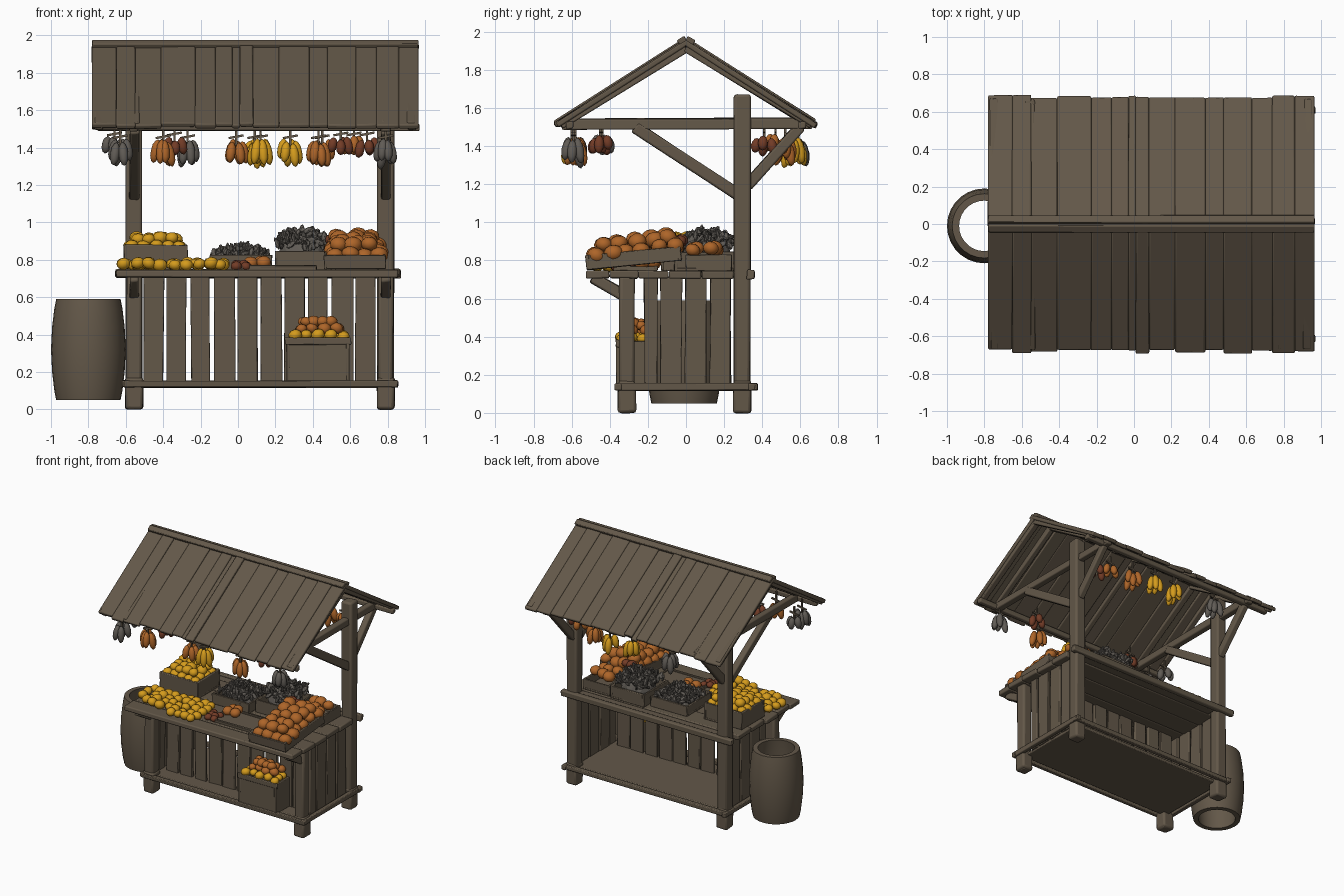
import bpy, bmesh, math, random
from mathutils import Vector, Matrix, Euler

if "Cube" in bpy.data.objects:
    bpy.data.objects.remove(bpy.data.objects["Cube"])

random.seed(7)
R = random.uniform


def material(name, rgb):
    m = bpy.data.materials.new(name)
    m.diffuse_color = (*rgb, 1)
    m.use_nodes = True
    m.node_tree.nodes["Principled BSDF"].inputs["Base Color"].default_value = m.diffuse_color
    return m


WOOD = material("weathered wood", (0.125, 0.097, 0.066))
YELLOW = material("golden yellow", (0.66, 0.33, 0.012))
ORANGE = material("burnt orange", (0.42, 0.13, 0.022))
RED = material("brick red", (0.17, 0.045, 0.02))
GREY = material("stone grey", (0.118, 0.106, 0.092))


def finish(bm, name, mat, bevel=0.0, smooth=True):
    bmesh.ops.recalc_face_normals(bm, faces=bm.faces)
    me = bpy.data.meshes.new(name)
    bm.to_mesh(me)
    bm.free()
    me.materials.append(mat)
    ob = bpy.data.objects.new(name, me)
    bpy.context.collection.objects.link(ob)
    if bevel:
        b = ob.modifiers.new("soft edges", 'BEVEL')
        b.width, b.segments = bevel, 2
    if smooth:
        bpy.context.view_layer.objects.active = ob
        ob.select_set(True)
        bpy.ops.object.shade_smooth_by_angle(angle=math.radians(40))
        ob.select_set(False)
    return ob


def box(bm, lo, hi, M=Matrix(), jit=0.0):
    lo, hi = Vector(lo), Vector(hi)
    S = Matrix.Diagonal((*(hi - lo), 1))
    vs = bmesh.ops.create_cube(bm, size=1, matrix=M @ Matrix.Translation((lo + hi) / 2) @ S)['verts']
    for v in vs:
        v.co += Vector((R(-jit, jit), R(-jit, jit), R(-jit, jit)))


def beam(bm, p, q, w, h, jit=0.004):
    # squared timber from p to q
    p, q = Vector(p), Vector(q)
    d = q - p
    side = Vector((1, 0, 0)) if abs(d.normalized().x) < 0.9 else Vector((0, 1, 0))
    z = d.normalized()
    y = z.cross(side).normalized()
    x = y.cross(z)
    M = Matrix((x, y, z)).transposed().to_4x4()
    M.translation = (p + q) / 2
    box(bm, (-w / 2, -h / 2, -d.length / 2), (w / 2, h / 2, d.length / 2), M, jit)


def blob(bm, pos, scale, rot=(0, 0, 0), sub=2):
    M = Matrix.Translation(pos) @ Euler(rot).to_matrix().to_4x4() @ Matrix.Diagonal((*scale, 1))
    bmesh.ops.create_icosphere(bm, subdivisions=sub, radius=1, matrix=M)


XL, XR = -0.555, 0.79          # post centre lines

# posts
bm = bmesh.new()
for x in (XL, XR):
    beam(bm, (x, 0.295, 0), (x, 0.295, 1.67), 0.088, 0.088)
    beam(bm, (x, -0.31, 0), (x, -0.31, 0.72), 0.08, 0.08)
    for y in (0.295, -0.31):
        beam(bm, (x, y, 0), (x, y, 0.17), 0.094, 0.094)
finish(bm, "posts", WOOD, 0.015)

# diagonal braces and counter brackets
bm = bmesh.new()
for x in (XL, XR):
    beam(bm, (x, 0.28, 1.14), (x, -0.27, 1.5), 0.05, 0.06)
    beam(bm, (x, 0.32, 1.19), (x, 0.6, 1.5), 0.05, 0.055)
    beam(bm, (x, -0.33, 0.62), (x, -0.49, 0.71), 0.05, 0.06)
finish(bm, "braces", WOOD, 0.01)

# roof frame: ties, rafters, purlins
bm = bmesh.new()
for x in (XL, XR):
    beam(bm, (x, -0.65, 1.515), (x, 0.66, 1.52), 0.05, 0.055)
for x in (-0.745, XL, XR, 0.93):
    for s in (-1, 1):
        beam(bm, (x, s * 0.66, 1.513), (x, 0, 1.917), 0.05, 0.045)
for s in (-1, 1):
    beam(bm, (-0.75, s * 0.61, 1.51), (0.97, s * 0.61, 1.51), 0.04, 0.04)
finish(bm, "roof_frame", WOOD, 0.008)

# roof boards on both slopes, and a narrow ridge cap
bm = bmesh.new()
cap = bmesh.new()
edges = [-0.78, -0.65, -0.55, -0.41, -0.23, -0.12, -0.03, 0.01, 0.08,
         0.22, 0.38, 0.48, 0.63, 0.74, 0.86, 0.965]
slope = math.atan2(0.44, 0.69)
for s in (-1, 1):
    M = Matrix.Translation((0, 0, 1.96)) @ Matrix.Rotation(-s * slope, 4, 'X')
    for i, (a, b) in enumerate(zip(edges, edges[1:])):
        ln = R(0.80, 0.825)
        lift = 0.012 if a == 0.01 else (0.003 if i % 2 else -0.003)
        ys = sorted((0, s * ln))
        box(bm, (a - 0.001, ys[0], -0.028 + lift), (b + 0.001, ys[1], lift), M, 0.002)
    ys = sorted((0, s * 0.045))
    box(cap, (-0.78, ys[0], -0.01), (0.965, ys[1], 0.02), M, 0.002)
finish(bm, "roof_boards", WOOD, 0.008)
finish(cap, "ridge_cap", WOOD, 0.006)

# counter top boards
bm = bmesh.new()
ys = [-0.525, -0.40, -0.25, -0.09, 0.08, 0.25]
for a, b in zip(ys, ys[1:]):
    box(bm, (-0.65 + R(-.01, .01), a + 0.001, 0.705), (0.86 + R(-.01, .01), b - 0.001, 0.745), jit=0.003)
box(bm, (-0.655, 0.32, 0.70), (0.87, 0.36, 0.75), jit=0.004)
box(bm, (-0.5, 0.25, 0.705), (0.75, 0.32, 0.74))
finish(bm, "counter_top", WOOD, 0.008)

# floor and lower rails
bm = bmesh.new()
box(bm, (-0.56, -0.31, 0.115), (0.79, 0.3, 0.14))
for y in (-0.355, 0.345):
    beam(bm, (-0.61, y, 0.135), (0.855, y, 0.135), 0.035, 0.035)
for x in (XL - 0.045, XR + 0.045):
    beam(bm, (x, -0.37, 0.137), (x, 0.375, 0.137), 0.035, 0.035)
finish(bm, "floor_and_rails", WOOD, 0.006)

# front and side wall boards
bm = bmesh.new()
n, x0, w = 10, -0.51, 1.26 / 10
WY = -0.19                     # front wall plane
for i in range(n):
    a = x0 + i * w
    box(bm, (a + 0.004, WY, 0.13), (a + w - R(0.008, 0.022), WY + 0.022, 0.715), jit=0.005)
for x in (XL, XR):
    for i in range(4):
        a = -0.27 + i * 0.13
        box(bm, (x - 0.012, a + (0.05 if i == 0 else 0.006), 0.13),
            (x + 0.012, a + 0.13 - R(0.008, 0.02), 0.715), jit=0.005)
finish(bm, "wall_boards", WOOD, 0.005)

# barrel, open through the middle
bm = bmesh.new()
prof = [(0.135, 0.05), (0.172, 0.05), (0.182, 0.10), (0.194, 0.2), (0.2, 0.32), (0.194, 0.44),
        (0.182, 0.54), (0.172, 0.59), (0.135, 0.59), (0.145, 0.5), (0.15, 0.32), (0.145, 0.14)]
N = 28
rings = [[bm.verts.new((-0.8 + r * math.cos(2 * math.pi * k / N), -0.01 + r * math.sin(2 * math.pi * k / N), z))
          for k in range(N)] for r, z in prof]
for i in range(len(rings)):
    A, B = rings[i], rings[(i + 1) % len(rings)]
    for k in range(N):
        bm.faces.new((A[k], A[(k + 1) % N], B[(k + 1) % N], B[k]))
finish(bm, "barrel", WOOD)


def crate(name, x0, x1, y0, y1, z0, h, tilt=0.0, t=0.016):
    M = Matrix.Translation((0, y0, z0)) @ Matrix.Rotation(tilt, 4, 'X')
    d = y1 - y0
    bm = bmesh.new()
    box(bm, (x0, 0, 0), (x1, d, t), M)
    for a, b in (((x0, 0, 0), (x1, t, h)), ((x0, d - t, 0), (x1, d, h)),
                 ((x0, 0, 0), (x0 + t, d, h)), ((x1 - t, 0, 0), (x1, d, h))):
        box(bm, a, b, M, 0.003)
    finish(bm, name, WOOD, 0.004)


def pile(name, mat, x0, x1, y0, y1, z, r, rise=0.0, layers=1, squash=0.85, keep=lambda x, y: True):
    # fruit in jittered rows, upper layers shrinking inwards
    bm = bmesh.new()
    for l in range(layers):
        m = r * (1 + 0.7 * l)
        nx = max(1, round((x1 - x0 - 2 * m) / (1.75 * r)) + 1)
        ny = max(1, round((y1 - y0 - 2 * m) / (1.75 * r)) + 1)
        for i in range(nx):
            for j in range(ny):
                u, v = (i / max(1, nx - 1)), (j / max(1, ny - 1))
                x, y = x0 + m + u * (x1 - x0 - 2 * m), y0 + m + v * (y1 - y0 - 2 * m)
                if not keep(x, y):
                    continue
                p = (x + R(-.35, .35) * r, y + R(-.35, .35) * r,
                     z + r * squash + l * r * 1.1 + rise * (y - y0) + R(-.2, .2) * r)
                s = r * R(0.88, 1.14)
                blob(bm, p, (s, s, s * squash), (R(-.4, .4), R(-.4, .4), R(0, 3)))
    finish(bm, name, mat)


def shards(name, x0, x1, y0, y1, z0, z1, n):
    # heap of small pointed grey goods
    bm = bmesh.new()
    for _ in range(n):
        u, v = R(-1, 1), R(-1, 1)
        top = z0 + (z1 - z0) * (1 - 0.45 * max(abs(u), abs(v)) ** 2)
        p = ((x0 + x1) / 2 + u * (x1 - x0) / 2, (y0 + y1) / 2 + v * (y1 - y0) / 2, R((z0 + top) / 2, top))
        blob(bm, p, (0.034, 0.016, 0.011), (R(0, 6), R(0, 6), R(0, 6)), 1)
    blob(bm, ((x0 + x1) / 2, (y0 + y1) / 2, z0), ((x1 - x0) / 2, (y1 - y0) / 2, (z1 - z0) * 0.7))
    finish(bm, name, GREY, smooth=False)


# goods on the counter
pile("loose_yellow_fruit", YELLOW, -0.64, -0.05, -0.5, -0.17, 0.745, 0.036,
     keep=lambda x, y: y > -0.42 - 0.25 * (x + 0.5))
crate("yellow_fruit_crate", -0.61, -0.27, -0.13, 0.16, 0.745, 0.135)
pile("crate_yellow_fruit", YELLOW, -0.61, -0.28, -0.12, 0.15, 0.84, 0.038, layers=2)
crate("low_grey_crate", -0.15, 0.18, -0.12, 0.2, 0.745, 0.08)
shards("low_grey_goods", -0.13, 0.16, -0.1, 0.18, 0.78, 0.88, 150)
pile("small_orange_fruit", ORANGE, 0.03, 0.17, -0.26, -0.13, 0.76, 0.036)
pile("small_red_fruit", RED, -0.03, 0.07, -0.40, -0.26, 0.745, 0.03)
crate("flat_tray", 0.02, 0.42, -0.38, -0.15, 0.745, 0.025)
crate("tall_grey_crate", 0.2, 0.5, -0.06, 0.25, 0.745, 0.1)
shards("tall_grey_goods", 0.21, 0.48, -0.02, 0.24, 0.83, 0.97, 200)
crate("orange_fruit_crate", 0.46, 0.79, -0.52, -0.02, 0.75, 0.075, 0.1)
pile("crate_orange_fruit", ORANGE, 0.465, 0.79, -0.52, -0.01, 0.775, 0.048, 0.14, 2)
crate("back_right_crate", 0.52, 0.75, 0.0, 0.24, 0.745, 0.085)
pile("back_orange_fruit", ORANGE, 0.53, 0.75, 0.0, 0.18, 0.82, 0.044)
pile("back_red_fruit", RED, 0.47, 0.6, -0.06, 0.03, 0.88, 0.036)

# produce box at the foot of the front wall
crate("front_box", 0.26, 0.595, -0.365, -0.19, 0.14, 0.235)
bm = bmesh.new()
box(bm, (0.25, -0.37, 0.345), (0.605, -0.35, 0.385), jit=0.003)
finish(bm, "front_box_rim", WOOD, 0.006)
pile("front_box_yellow", YELLOW, 0.265, 0.59, -0.36, -0.19, 0.365, 0.034)
pile("front_box_orange", ORANGE, 0.3, 0.56, -0.33, -0.18, 0.40, 0.033, layers=2)


# hanging bunches under the eaves, each on a short cord
def bunch(i, x, y, mat, n=6, z=1.45, L=0.065):
    bm = bmesh.new()
    for k in range(n):
        a = 2 * math.pi * k / n + R(-.3, .3)
        r = R(0.03, 0.045)
        ln = L * R(0.85, 1.1)
        p = (x + r * math.cos(a), y + r * math.sin(a), z - ln - R(0, 0.03))
        blob(bm, p, (0.026, 0.026, ln), (0.2 * math.sin(a), -0.2 * math.cos(a), 0))
    finish(bm, "hanging_bunch_%d" % i, mat)
    bm = bmesh.new()
    beam(bm, (x, y, z - 0.04), (x, y, 1.53), 0.012, 0.012, 0)
    beam(bm, (x - 0.04, y, z), (x + 0.04, y, z + 0.015), 0.012, 0.012, 0)
    finish(bm, "cord_%d" % i, WOOD)


hang = [(-0.63, -0.58, GREY), (-0.40, -0.58, ORANGE), (-0.01, -0.58, ORANGE), (0.12, -0.6, YELLOW),
        (0.43, -0.58, ORANGE), (0.79, -0.59, GREY), (-0.27, 0.59, GREY),
        (0.09, 0.56, YELLOW), (0.28, 0.57, YELLOW), (0.45, 0.52, ORANGE)]
for i, (x, y, m) in enumerate(hang):
    bunch(i, x, y, m)
small = [(-0.34, -0.45, RED), (0.55, -0.45, RED), (0.62, 0.47, ORANGE), (0.69, 0.41, RED),
         (-0.66, -0.44, GREY)]
for i, (x, y, m) in enumerate(small):
    bunch(20 + i, x, y, m, 4, 1.465, 0.045)
